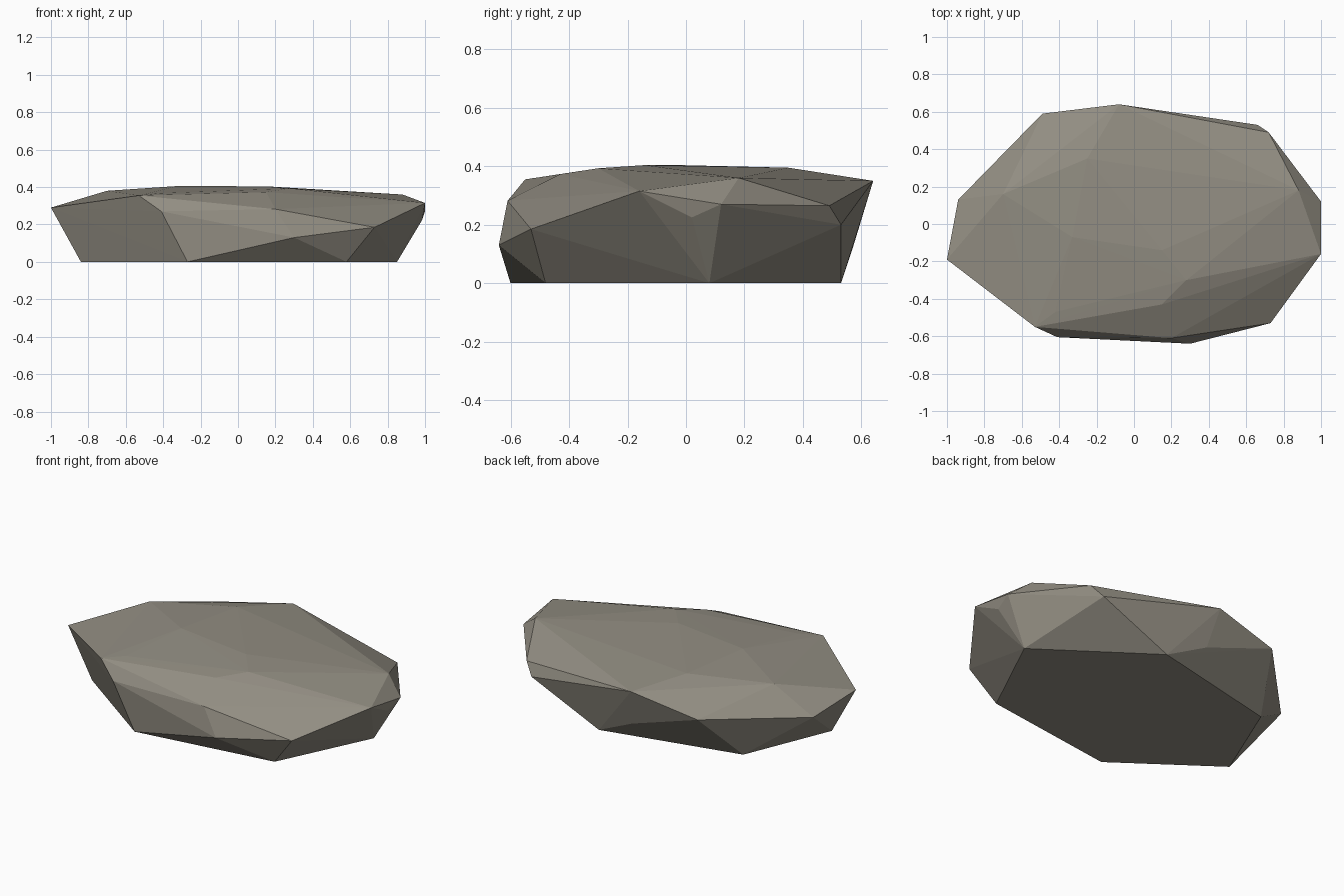
import bpy
import bmesh

default_cube = bpy.data.objects.get("Cube")
if default_cube:
    bpy.data.objects.remove(default_cube, do_unlink=True)


def flat_material(name, colour):
    """Plain matte material with one linear colour."""
    material = bpy.data.materials.new(name)
    material.use_nodes = True
    material.diffuse_color = (*colour, 1)
    shader = material.node_tree.nodes["Principled BSDF"]
    shader.inputs["Base Color"].default_value = (*colour, 1)
    shader.inputs["Roughness"].default_value = 1
    return material


def faceted_rock(name, rings, material):
    """Wrap a faceted convex shell around the corner points of all rings."""
    bm = bmesh.new()
    for ring in rings:
        for corner in ring:
            bm.verts.new(corner)
    result = bmesh.ops.convex_hull(bm, input=bm.verts)
    loose = {v for key in ("geom_interior", "geom_unused")
             for v in result[key] if isinstance(v, bmesh.types.BMVert)}
    bmesh.ops.delete(bm, geom=list(loose), context="VERTS")
    bmesh.ops.recalc_face_normals(bm, faces=bm.faces)
    mesh = bpy.data.meshes.new(name)
    bm.to_mesh(mesh)
    bm.free()
    mesh.materials.append(material)
    rock = bpy.data.objects.new(name, mesh)
    bpy.context.scene.collection.objects.link(rock)
    return rock


# Flat underside resting on the ground
base_ring = [(x, y, 0) for x, y in (
    (-.84, -.19), (-.27, -.6), (.58, -.48),
    (.85, .08), (.21, .53), (-.62, .34))]

# Wide shoulder, uneven in height, overhanging the base
shoulder_ring = [
    (-1, -.19, .29), (-.53, -.55, .355), (-.41, -.605, .27),
    (.2, -.61, .282), (.3, -.64, .13), (.73, -.53, .185),
    (1, -.16, .315), (.985, .02, .225), (1, .12, .27),
    (.72, .49, .265), (.66, .53, .2), (-.04, .57, .12),
    (-.08, .64, .35), (-.49, .59, .27), (-.94, .13, .23)]

# Low crown of nearly level facets
crown_ring = [
    (-.7, .16, .38), (-.42, -.47, .367), (.15, -.43, .373),
    (.28, -.3, .393), (.88, .18, .36), (-.25, .35, .395),
    (-.33, -.07, .405), (.15, -.14, .404)]

stone = flat_material("warm_grey_stone", (.29, .27, .225))
faceted_rock("flat_rock", [base_ring, shoulder_ring, crown_ring], stone)
